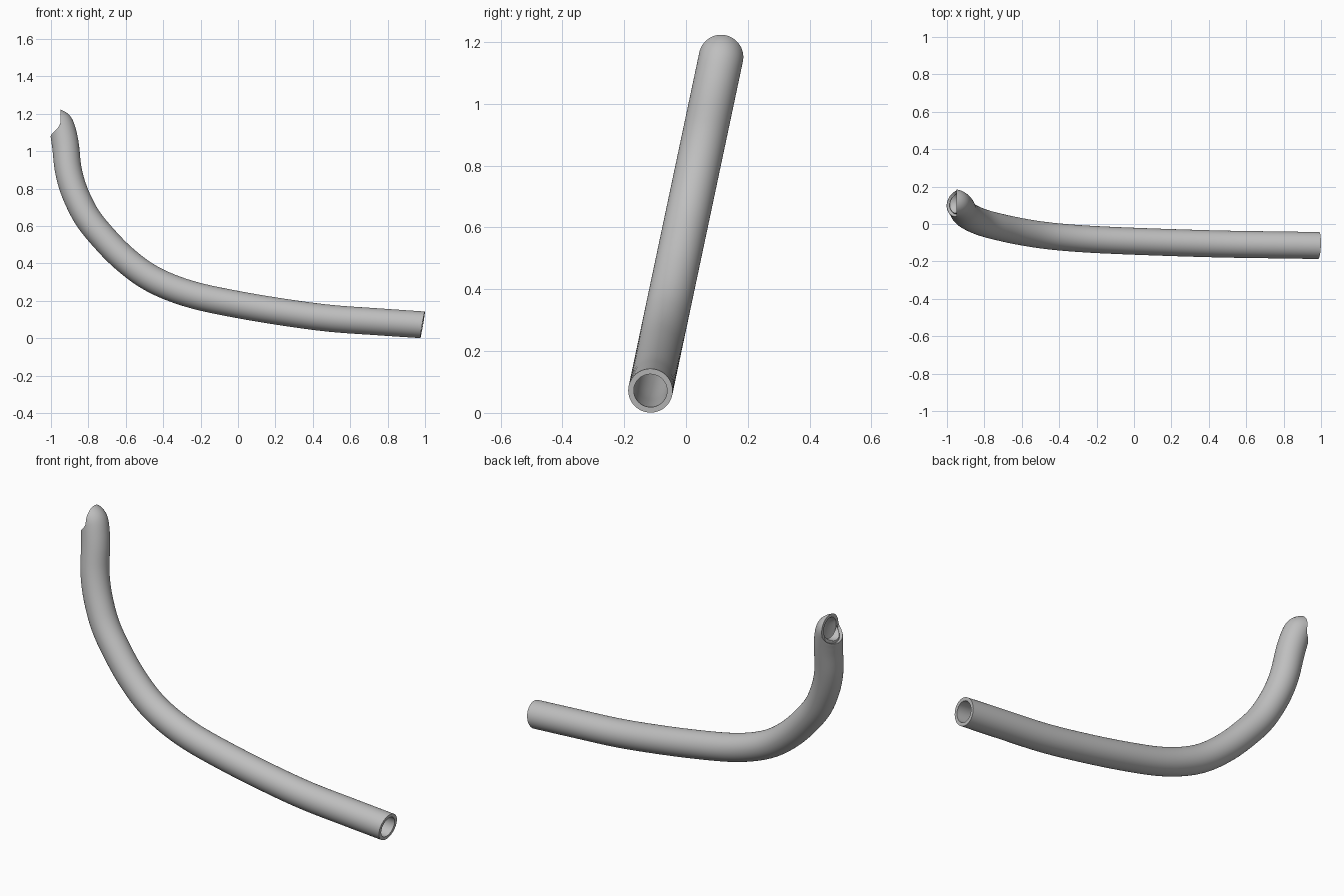
import bpy, bmesh, math
from mathutils import Vector

cube = bpy.data.objects.get("Cube")
if cube:
    bpy.data.objects.remove(cube, do_unlink=True)

OUTER, INNER = 0.072, 0.054
SIDES, STEPS = 64, 8
LEAN = 0.2117  # y gained per unit of height

# Centre line: x, z and heading in degrees above -x
PATH = [
    (0.987, 0.072, 10), (0.75, 0.088, 5), (0.49, 0.107, 7), (0.24, 0.14, 9),
    (-0.01, 0.182, 11), (-0.222, 0.227, 15), (-0.38, 0.28, 23),
    (-0.506, 0.346, 32), (-0.63, 0.445, 43), (-0.738, 0.559, 50),
    (-0.805, 0.645, 57), (-0.852, 0.732, 64), (-0.887, 0.82, 71),
    (-0.909, 0.91, 78), (-0.921, 1.02, 83), (-0.931, 1.08, 70),
    (-0.942, 1.125, 53), (-0.95, 1.151, 0),
]


def smooth_path(points):
    """Catmull-Rom samples through position and heading."""
    pts = [Vector(p) for p in points]
    pts = [2 * pts[0] - pts[1]] + pts + [2 * pts[-1] - pts[-2]]
    samples = []
    for a, b, c, d in zip(pts, pts[1:], pts[2:], pts[3:]):
        for i in range(STEPS):
            t = i / STEPS
            samples.append(0.5 * (2 * b + (c - a) * t
                                  + (2 * a - 5 * b + 4 * c - d) * t ** 2
                                  + (3 * b - a - 3 * c + d) * t ** 3))
    return samples + [pts[-2]]


# The bend lies in a plane leaning back
up = Vector((0, LEAN, 1)).normalized()
side = Vector((1, 0, 0)).cross(up)


def add_ring(bm, sample, radius):
    x, z, heading = sample
    centre = Vector((x, -0.115 + LEAN * (z - 0.072), z))
    h = math.radians(heading)
    across = Vector((1, 0, 0)) * math.sin(h) + up * math.cos(h)
    angles = [2 * math.pi * k / SIDES for k in range(SIDES)]
    return [bm.verts.new(centre + radius * (across * math.cos(a) + side * math.sin(a)))
            for a in angles]


def bridge(bm, r1, r2):
    for k in range(SIDES):
        n = (k + 1) % SIDES
        bm.faces.new((r1[k], r1[n], r2[n], r2[k]))


# Hollow tube: outer wall, inner wall and the two end rims
bm = bmesh.new()
samples = smooth_path(PATH)
outer = [add_ring(bm, s, OUTER) for s in samples]
inner = [add_ring(bm, s, INNER) for s in samples]
for wall in (outer, inner):
    for r1, r2 in zip(wall, wall[1:]):
        bridge(bm, r1, r2)
for end in (0, -1):
    bridge(bm, outer[end], inner[end])
bmesh.ops.recalc_face_normals(bm, faces=bm.faces)
mesh = bpy.data.meshes.new("bent_tube")
bm.to_mesh(mesh)
bm.free()

tube = bpy.data.objects.new("bent_tube", mesh)
bpy.context.collection.objects.link(tube)

# Plain grey metal
grey = bpy.data.materials.new("light_grey")
grey.use_nodes = True
colour = (0.52, 0.52, 0.52, 1)
grey.diffuse_color = colour
grey.node_tree.nodes["Principled BSDF"].inputs["Base Color"].default_value = colour
mesh.materials.append(grey)

bpy.ops.object.select_all(action="DESELECT")
tube.select_set(True)
bpy.context.view_layer.objects.active = tube
bpy.ops.object.shade_smooth_by_angle(angle=math.radians(35))
